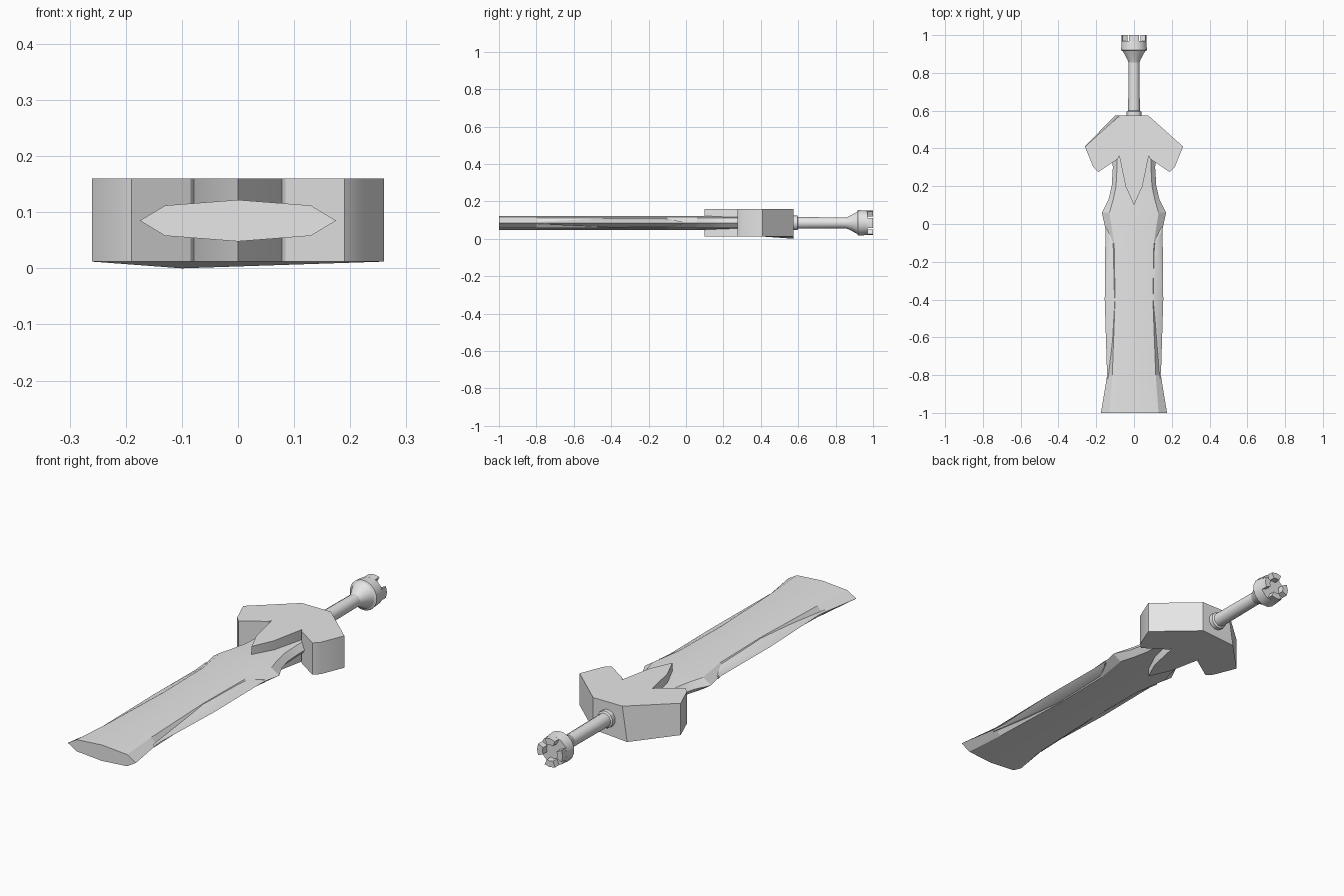
import bpy, bmesh, math

if "Cube" in bpy.data.objects:
    bpy.data.objects.remove(bpy.data.objects["Cube"])

ZC = 0.085  # height of the sword's centre plane

steel = bpy.data.materials.new("steel grey")
steel.diffuse_color = (0.8, 0.8, 0.8, 1)
steel.use_nodes = True
steel.node_tree.nodes["Principled BSDF"].inputs["Base Color"].default_value = steel.diffuse_color


def finish(name, bm, angle=30):
    bmesh.ops.recalc_face_normals(bm, faces=bm.faces)
    me = bpy.data.meshes.new(name)
    bm.to_mesh(me)
    bm.free()
    me.materials.append(steel)
    ob = bpy.data.objects.new(name, me)
    bpy.context.collection.objects.link(ob)
    bpy.ops.object.select_all(action='DESELECT')
    ob.select_set(True)
    bpy.context.view_layer.objects.active = ob
    bpy.ops.object.shade_smooth_by_angle(angle=math.radians(angle))
    return ob


def loft(name, rings, angle=30):
    """Skin closed rings of equal length and cap both ends."""
    bm = bmesh.new()
    vs = [[bm.verts.new(p) for p in r] for r in rings]
    n = len(vs[0])
    for a, b in zip(vs, vs[1:]):
        for i in range(n):
            j = (i + 1) % n
            bm.faces.new((a[i], a[j], b[j], b[i]))
    bm.faces.new(vs[0])
    bm.faces.new(vs[-1])
    return finish(name, bm, angle)


# Blade: eight-sided section, (y, edge half width, bevel half width)
def blade_ring(y, w, b):
    half = [(w, 0), (b, 0.027), (0, 0.037), (-b, 0.027)]
    return [(x, y, ZC + z) for x, z in half] + [(-x, y, ZC - z) for x, z in half]


blade = [(-1, .175, .13), (-.8, .142, .115), (-.4, .112, .10), (-.1, .135, .105),
         (.06, .17, .13), (.13, .135, .11), (.2, .118, .095), (.3, .112, .09), (.42, .12, .09)]
loft("blade", [blade_ring(*s) for s in blade], 12)

# Cutting edges filling the concave sides of the blade
for side, name in ((1, "right_edge"), (-1, "left_edge")):
    fin = [(-.82, .138, .13, .006), (-.4, .155, .095, .024),
           (-.1, .152, .105, .022), (-.02, .152, .14, .006)]
    loft(name, [[(side * w, y, ZC), (side * (b + .012), y, ZC + h), (side * b, y, ZC + h),
                 (side * b, y, ZC - h), (side * (b + .012), y, ZC - h)]
                for y, w, b, h in fin])

# Guard: mirrored outline with two lobes and a centre spike
half = [(.075, .575), (.26, .41), (.215, .3), (.19, .275), (.085, .345),
        (.078, .36), (.045, .2)]
outline = half + [(0, .1)] + [(-x, y) for x, y in reversed(half)]
low = [(x, y, .012) for x, y in outline]
low[-1] = (-.1, .575, 0)  # skewed rear corner of the underside
loft("guard", [low, [(x, y, .16) for x, y in outline]])


# Grip and pommel: turned profiles of (y, radius)
def lathe(name, profile, n):
    rings = [[(r * math.cos(2 * math.pi * (i + .5) / n), y,
               ZC + r * math.sin(2 * math.pi * (i + .5) / n)) for i in range(n)]
             for y, r in profile]
    return loft(name, rings)


lathe("grip", [(.55, .04), (.595, .04), (.6, .032), (.87, .03)], 12)
lathe("pommel", [(.85, .028), (.87, .035), (.915, .06), (.92, .07), (.97, .066)], 16)

# Four prongs on the end of the pommel
for k in range(4):
    rings = []
    for y in (.965, 1.0):
        ring = []
        for r, order in ((.066, (-1, 0, 1)), (.038, (1, 0, -1))):
            for t in order:
                a = k * math.pi / 2 + t * math.radians(24)
                ring.append((r * math.cos(a), y, ZC + r * math.sin(a)))
        rings.append(ring)
    loft(f"pommel_prong_{k + 1}", rings)
